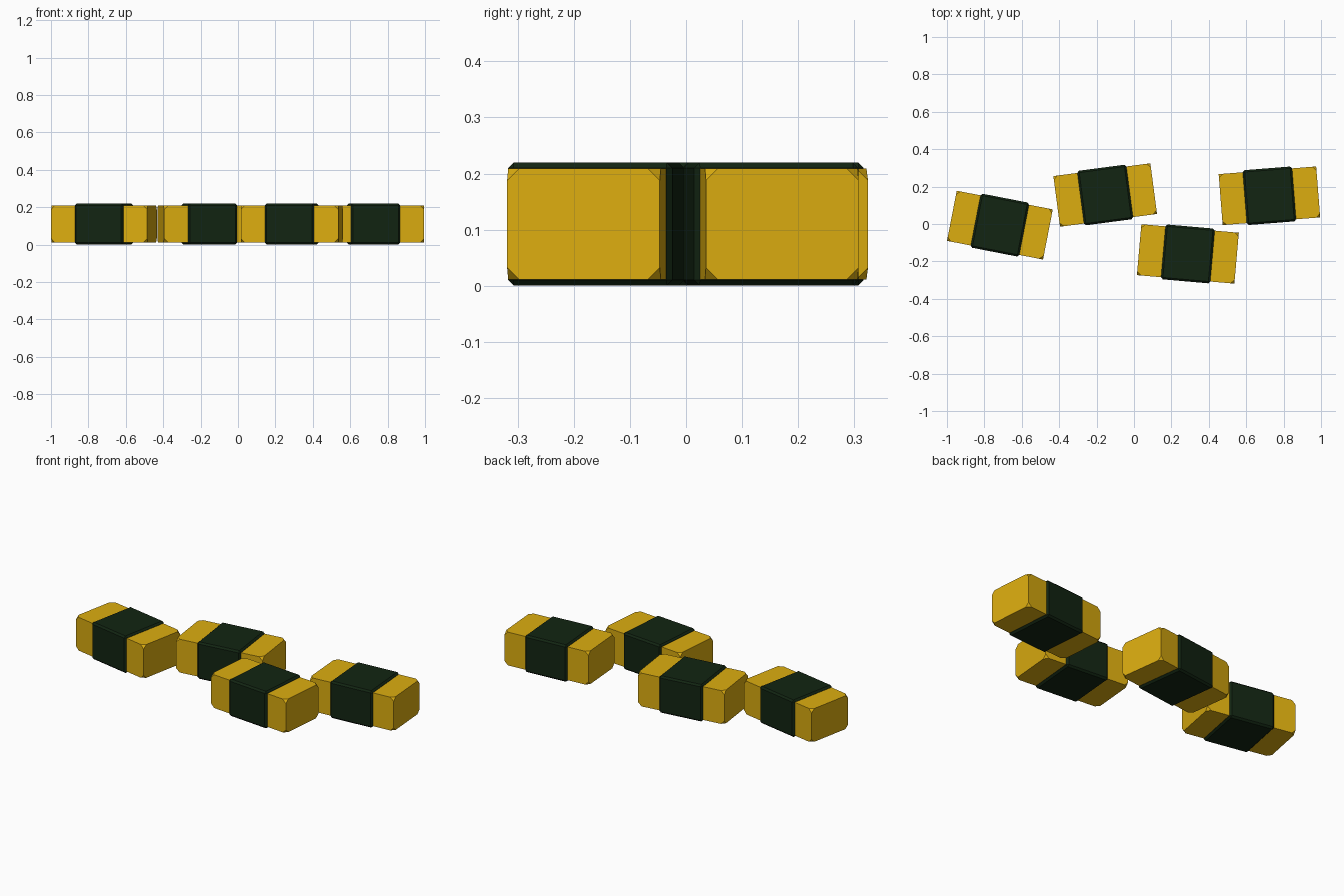
import bpy, math
from mathutils import Matrix

if "Cube" in bpy.data.objects:
    bpy.data.objects.remove(bpy.data.objects["Cube"])


def material(name, color):
    m = bpy.data.materials.new(name)
    m.diffuse_color = color
    m.use_nodes = True
    m.node_tree.nodes["Principled BSDF"].inputs["Base Color"].default_value = m.diffuse_color
    return m


GOLD = material("gold", (0.72, 0.42, 0.005, 1))
GREEN = material("dark_green", (0.006, 0.018, 0.006, 1))
MID_Z = 0.11


def block(name, size, x, y, angle, mat, bevel, affect):
    bpy.ops.mesh.primitive_cube_add(size=1)
    ob = bpy.context.object
    ob.name = name
    ob.data.transform(Matrix.Diagonal((*size, 1)))
    ob.location = (x, y, MID_Z)
    ob.rotation_euler.z = math.radians(angle)
    ob.data.materials.append(mat)
    b = ob.modifiers.new("chamfer", 'BEVEL')
    b.width, b.segments, b.affect = bevel, 1, affect
    b.limit_method = 'NONE'


# Four ingots, each with a wrapped band around the middle
bars = [(-0.717, -0.006, -11), (-0.154, 0.155, 7.5),
        (0.288, -0.16, -5), (0.724, 0.151, 4.5)]
for i, (x, y, a) in enumerate(bars, 1):
    block(f"ingot_{i}", (0.523, 0.273, 0.197), x, y, a, GOLD, 0.021, 'VERTICES')
    block(f"band_{i}", (0.264, 0.294, 0.219), x, y, a, GREEN, 0.01, 'EDGES')
